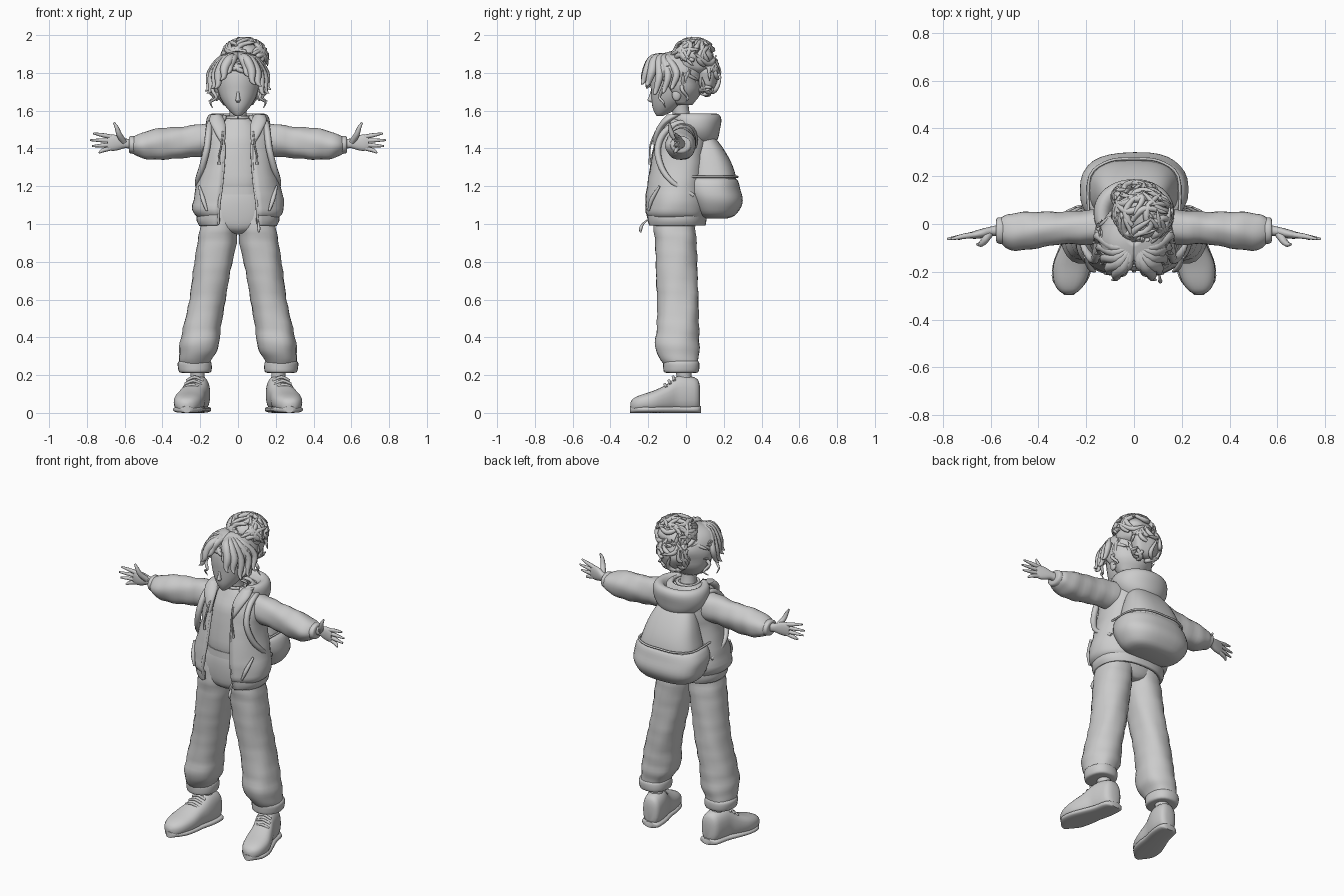
import bpy, bmesh, math, random
from mathutils import Vector

random.seed(4)
clay = bpy.data.materials.new("plain_grey")
clay.diffuse_color = (0.6, 0.6, 0.6, 1)


def smooth_rows(rows, steps):
    """Interpolate rows of numbers with a Catmull-Rom spline."""
    out = []
    for i in range(len(rows) - 1):
        p0, p1, p2 = rows[max(i - 1, 0)], rows[i], rows[i + 1]
        p3 = rows[min(i + 2, len(rows) - 1)]
        for s in range(steps):
            t = s / steps
            out.append([0.5 * (2 * b + (c - a) * t + (2 * a - 5 * b + 4 * c - d) * t * t
                               + (3 * b - a - 3 * c + d) * t ** 3)
                        for a, b, c, d in zip(p0, p1, p2, p3)])
    return out + [list(rows[-1])]


def finish(ob, mirror, angle=50):
    ob.data.materials.clear()
    ob.data.materials.append(clay)
    ob.data.shade_smooth()
    ob.data.set_sharp_from_angle(angle=math.radians(angle))
    if mirror:
        ob.modifiers.new("mirror", 'MIRROR')
    return ob


def loft(name, axis, rings, e=1.0, mirror=False, n=24, steps=3, ripple=0.0, shell=0.0):
    """Rings are (position, centre1, centre2, radius1, radius2[, front gap])."""
    bm = bmesh.new()
    rows = []
    for r in smooth_rows(rings, steps):
        pos, c1, c2, r1, r2 = r[:5]
        r1, r2 = max(r1, 0.001), max(r2, 0.001)
        start = 0
        if shell:
            start = math.asin(min(max(r[5], 0) / r1, 0.99) ** (1 / e))
        row = []
        for k in range(n + 1 if shell else n):
            a = start + (2 * math.pi - 2 * start) * k / n
            s, c = math.sin(a), math.cos(a)
            w = 1 + ripple * math.sin(3 * a + 25 * pos) * math.sin(2 * a - 40 * pos)
            u = c1 + w * r1 * math.copysign(abs(s) ** e, s)
            v = c2 - w * r2 * math.copysign(abs(c) ** e, c)
            co = {'Z': (u, v, pos), 'X': (pos, u, v), 'Y': (u, pos, v)}[axis]
            row.append(bm.verts.new(co))
        rows.append(row)
    m = len(rows[0])
    for a, b in zip(rows, rows[1:]):
        for k in range(m - 1 if shell else m):
            j = (k + 1) % m
            bm.faces.new((a[k], a[j], b[j], b[k]))
    if not shell:
        bm.faces.new(rows[0])
        bm.faces.new(rows[-1])
    bmesh.ops.recalc_face_normals(bm, faces=bm.faces)
    me = bpy.data.meshes.new(name)
    bm.to_mesh(me)
    bm.free()
    ob = bpy.data.objects.new(name, me)
    bpy.context.collection.objects.link(ob)
    finish(ob, mirror)
    if shell:
        s = ob.modifiers.new("thickness", 'SOLIDIFY')
        s.thickness, s.offset = shell, 0
    return ob


def tubes(name, paths, mirror=False, steps=4, res=2):
    """Each path is a list of (x, y, z, radius)."""
    cu = bpy.data.curves.new(name, 'CURVE')
    cu.dimensions, cu.bevel_depth, cu.bevel_resolution, cu.use_fill_caps = '3D', 1.0, res, True
    for path in paths:
        pts = smooth_rows(path, steps)
        sp = cu.splines.new('POLY')
        sp.points.add(len(pts) - 1)
        for p, q in zip(sp.points, pts):
            p.co, p.radius = (q[0], q[1], q[2], 1), max(q[3], 0.001)
    ob = bpy.data.objects.new(name, cu)
    bpy.context.collection.objects.link(ob)
    bpy.ops.object.select_all(action='DESELECT')
    ob.select_set(True)
    bpy.context.view_layer.objects.active = ob
    bpy.ops.object.convert(target='MESH')
    return finish(bpy.context.view_layer.objects.active, mirror, 70)


def ball(name, c, r, mirror=False, lump=0.0):
    rings = [(c[2] - r[2] * math.cos(t), c[0], c[1], r[0] * math.sin(t), r[1] * math.sin(t))
             for t in [math.pi * i / 10 for i in range(11)]]
    return loft(name, 'Z', rings, mirror=mirror, steps=2, ripple=lump)


def locks(count, c, r, lo, hi, size, keep):
    """Tapered curls hugging an ellipsoid, with tips that flick outward."""
    out = []
    while len(out) < count:
        d = Vector([random.uniform(-1, 1) for _ in range(3)]).normalized()
        if not keep(d):
            continue
        t = d.cross(Vector([random.uniform(-1, 1) for _ in range(3)])).normalized()
        b, length, path = d.cross(t), random.uniform(lo, hi), []
        for i in range(6):
            u = i / 5
            q = (d + t * (u - 0.5) * length + b * math.sin(4 * u) * 0.3).normalized()
            k = 0.96 + 0.16 * u ** 3
            path.append((c[0] + q.x * r[0] * k, c[1] + q.y * r[1] * k, c[2] + q.z * r[2] * k,
                         size * (1 - u) ** 0.6 * min(1, 0.4 + 2 * u) + 0.002))
        out.append(path)
    return out


# Shoes, soles and ankles
loft("shoe", 'Y', [(.075, .2, .085, .02, .045), (.06, .204, .095, .052, .085), (0, .212, .1, .064, .098),
                   (-.05, .222, .098, .066, .095), (-.1, .24, .078, .071, .074), (-.17, .258, .061, .08, .057),
                   (-.24, .268, .05, .068, .045), (-.28, .272, .042, .042, .033), (-.295, .272, .036, .012, .016)],
     e=.8, mirror=True)
loft("shoe_sole", 'Y', [(.08, .2, .018, .03, .018), (.06, .204, .018, .06, .018), (-.02, .215, .018, .068, .018),
                        (-.1, .24, .018, .075, .018), (-.17, .257, .018, .083, .018), (-.24, .268, .018, .072, .018),
                        (-.297, .272, .018, .02, .018)], e=.7, mirror=True)
tubes("shoe_laces", [[(.185 + i * .008, -.06 - i * .022, .17 - i * .018, .008), (.23 + i * .008, -.068 - i * .022, .19 - i * .02, .008),
                      (.272 + i * .008, -.06 - i * .022, .17 - i * .018, .008)] for i in range(3)], True)
loft("ankle", 'Z', [(.14, .212, -.01, .045, .045), (.19, .213, -.01, .037, .04), (.25, .22, -.015, .04, .045)], mirror=True)

# Baggy trousers
loft("trouser_leg", 'Z', [(1.12, .09, -.055, .09, .1), (1, .1, -.06, .098, .11), (.9, .113, -.055, .104, .11),
                          (.75, .137, -.05, .099, .11), (.6, .162, -.042, .096, .11), (.45, .192, -.045, .1, .112),
                          (.35, .205, -.048, .104, .118), (.29, .222, -.035, .088, .103), (.25, .228, -.025, .076, .088)],
     e=.9, mirror=True, ripple=.04, steps=4)
loft("trouser_cuff", 'Z', [(.212, .228, -.025, .07, .078), (.218, .228, -.025, .085, .092), (.245, .228, -.025, .09, .096),
                           (.27, .228, -.025, .087, .094), (.28, .226, -.025, .07, .08)], e=.9, mirror=True, ripple=.02)
loft("trouser_hips", 'Z', [(.95, 0, -.055, .03, .08), (.98, 0, -.06, .15, .105), (1.05, 0, -.06, .185, .115),
                           (1.13, 0, -.055, .17, .12), (1.19, 0, -.05, .145, .115)], e=.85)
loft("waistband", 'Z', [(1.155, 0, -.05, .15, .125), (1.195, 0, -.05, .145, .123)], e=.85, steps=1)

# Shirt and neck
loft("shirt", 'Z', [(1.17, 0, -.045, .14, .118), (1.22, 0, -.045, .145, .128), (1.35, 0, -.04, .14, .118),
                    (1.45, 0, -.03, .13, .11), (1.52, 0, -.02, .11, .085), (1.565, 0, -.02, .06, .06)], e=.9, ripple=.015)
loft("neck", 'Z', [(1.53, 0, -.015, .055, .052), (1.58, 0, -.025, .045, .045), (1.66, 0, -.04, .05, .05)])
tubes("shirt_collar", [[(.062 * math.sin(a), -.02 - .062 * math.cos(a), 1.563, .009)
                        for a in [i * math.pi / 6 for i in range(13)]]])

# Open jacket with hem, zip edges, pockets and hood
loft("jacket", 'Z', [(1.04, 0, -.055, .205, .15, .1), (1.06, 0, -.055, .225, .16, .1), (1.1, 0, -.055, .234, .162, .098),
                     (1.2, 0, -.05, .215, .155, .085), (1.33, 0, -.04, .185, .145, .075), (1.43, 0, -.03, .178, .137, .072),
                     (1.5, 0, -.022, .165, .118, .075), (1.54, 0, -.015, .135, .1, .075), (1.57, 0, -.012, .08, .08, .06)],
     e=.88, n=40, ripple=.025, shell=.018)
loft("jacket_hem", 'Z', [(.995, 0, -.055, .195, .148, .105), (1.02, 0, -.055, .208, .152, .103),
                         (1.05, 0, -.055, .208, .155, .1)], e=.88, n=40, shell=.022)
tubes("zip_edge", [[(.105, -.19, 1, .008), (.1, -.208, 1.1, .008), (.087, -.195, 1.2, .008), (.076, -.177, 1.33, .008),
                    (.073, -.16, 1.43, .008)]], True)
tubes("pocket_edge", [[(.205, -.14, 1.2, .006), (.185, -.182, 1.13, .012), (.165, -.198, 1.07, .006)]], True)
tubes("zip_pull", [[(.105, -.205, 1.02, .004), (.108, -.228, 1, .006), (.11, -.24, .975, .009), (.11, -.24, .955, .004)]])
loft("hood", 'Z', [(1.41, 0, .06, .07, .07, .06), (1.45, 0, .06, .125, .1, .1), (1.5, 0, .05, .158, .122, .11),
                   (1.55, 0, .045, .16, .135, .1), (1.575, 0, .04, .145, .128, .09), (1.572, 0, .035, .12, .108, .075),
                   (1.54, 0, .03, .1, .09, .06)], e=.95, n=32, shell=.015)
loft("hood_lapel", 'Z', [(1.42, .078, -.165, .006, .012), (1.46, .088, -.158, .022, .015), (1.51, .1, -.135, .036, .02),
                         (1.55, .112, -.1, .04, .028), (1.58, .115, -.06, .028, .04)], mirror=True)
tubes("drawstring", [[(.08, -.16, 1.49, .005), (.088, -.188, 1.42, .005), (.1, -.192, 1.36, .005), (.1, -.19, 1.315, .008)]], True)

# Sleeves and hands
loft("sleeve", 'X', [(.1, -.01, 1.45, .08, .085), (.2, -.015, 1.445, .073, .086), (.3, -.018, 1.432, .068, .083),
                     (.4, -.025, 1.423, .076, .084), (.48, -.03, 1.417, .08, .075), (.53, -.03, 1.415, .072, .058),
                     (.555, -.028, 1.417, .055, .045)], mirror=True, ripple=.05, steps=4)
loft("sleeve_cuff", 'X', [(.54, -.028, 1.418, .05, .04), (.548, -.028, 1.418, .056, .047), (.572, -.027, 1.42, .053, .045),
                          (.578, -.027, 1.42, .04, .034)], mirror=True)
loft("palm", 'X', [(.55, -.025, 1.422, .025, .028), (.595, -.03, 1.427, .02, .025), (.63, -.038, 1.43, .02, .038),
                   (.665, -.045, 1.43, .017, .043), (.69, -.048, 1.43, .012, .036)], e=.9, mirror=True)
tubes("fingers", [[(.665, -.045, 1.43 + a, .012), (.715, -.052, 1.43 + (a + b) / 2, .011), (x, -.063, 1.43 + b, .005)]
                  for a, b, x in ((.03, .05, .766), (.011, .014, .782), (-.01, -.018, .772), (-.027, -.053, .735))], True)
tubes("thumb", [[(.605, -.04, 1.435, .017), (.628, -.072, 1.472, .015), (.642, -.085, 1.51, .011), (.657, -.085, 1.537, .005)]], True)

# Backpack: tall bag, bulging lower pouch, straps and handle
loft("backpack", 'Z', [(1.12, 0, .13, .19, .13), (1.22, 0, .14, .19, .128), (1.3, 0, .135, .17, .115), (1.38, 0, .12, .145, .09),
                       (1.45, 0, .095, .11, .065), (1.49, 0, .08, .06, .035), (1.5, 0, .08, .02, .012)], e=.75, n=32)
loft("backpack_pouch", 'Z', [(1.03, 0, .16, .1, .06), (1.045, 0, .16, .17, .1), (1.09, 0, .158, .21, .135),
                             (1.14, 0, .15, .225, .15), (1.19, 0, .135, .225, .15), (1.235, 0, .13, .205, .14),
                             (1.25, 0, .13, .17, .11)], e=.8, n=32, ripple=.015)
tubes("backpack_seam", [[(.19, .03, 1.25, .006), (.185, .2, 1.25, .006), (.1, .265, 1.25, .006), (0, .272, 1.25, .006)]], True)
tubes("backpack_strap", [[(.11, .07, 1.49, .014), (.145, -.02, 1.535, .016), (.155, -.11, 1.49, .018), (.165, -.15, 1.4, .018),
                          (.19, -.13, 1.3, .017), (.215, -.07, 1.22, .014), (.2, .04, 1.15, .012)]], True)

# Head with nose and ears
loft("head", 'Z', [(1.573, 0, -.138, .015, .018), (1.59, 0, -.125, .037, .042), (1.62, 0, -.105, .064, .073),
                   (1.66, 0, -.085, .09, .098), (1.71, 0, -.07, .108, .116), (1.76, 0, -.063, .116, .125),
                   (1.82, 0, -.06, .11, .12), (1.87, 0, -.06, .072, .08), (1.89, 0, -.06, .01, .01)])
loft("nose", 'Z', [(1.643, 0, -.178, .006, .006), (1.655, 0, -.186, .013, .018), (1.67, 0, -.184, .01, .014),
                   (1.705, 0, -.178, .006, .008)], n=12)
ball("ear", (.112, -.05, 1.685), (.014, .024, .034), True)

# Hair: cap, gathered bun, and loose curls
loft("hair_cap", 'Z', [(1.635, 0, -.02, .07, .045, .06), (1.7, 0, -.035, .115, .105, .108), (1.76, 0, -.05, .133, .128, .115),
                       (1.81, 0, -.055, .135, .14, .08), (1.85, 0, -.06, .12, .125, .03), (1.885, 0, -.06, .085, .085, 0),
                       (1.905, 0, -.06, .015, .015, 0)], n=36, ripple=.03, shell=.02)
ball("hair_bun", (.035, .04, 1.875), (.105, .105, .09), lump=.1)
ball("hair_bun_lower", (.01, .11, 1.79), (.09, .058, .095), lump=.1)
tubes("bun_curls", locks(46, (.035, .04, 1.88), (.118, .115, .1), .9, 1.8, .018, lambda d: d.z > -.45)
      + locks(24, (.01, .11, 1.785), (.1, .068, .105), .9, 1.7, .015, lambda d: d.y > -.2))
tubes("cap_curls", locks(34, (0, -.055, 1.785), (.143, .14, .11), .5, 1.1, .016,
                         lambda d: d.z > -.4 and (d.y > -.35 or d.z > .45)))
# Fringe swept from the parting, and long loose strands
fringe = []
for side in (-1, 1):
    for x, y, z, w in ((.045, -.208, 1.805, .022), (.075, -.225, 1.775, .024), (.105, -.2, 1.75, .024),
                       (.125, -.16, 1.72, .022), (.145, -.115, 1.71, .02), (.155, -.07, 1.74, .02)):
        z += random.uniform(-.02, .02)
        fringe.append([(.01 * side, -.09, 1.89, .012), (side * x * .55, y * .5 - .06, 1.875, w),
                       (side * x * .95, y + .02, (z + 1.87) / 2, w), (side * x, y, z, w * .6),
                       (side * (x + .02), y - .01, z - .02, .002)])
    fringe.append([(side * .12, -.1, 1.76, .012), (side * .135, -.125, 1.71, .01), (side * .115, -.14, 1.67, .008),
                   (side * .145, -.12, 1.645, .006), (side * .135, -.11, 1.615, .002)])
    fringe.append([(side * .11, -.02, 1.74, .012), (side * .15, -.02, 1.71, .01), (side * .13, .01, 1.67, .007),
                   (side * .155, 0, 1.65, .002)])
tubes("fringe", fringe)
